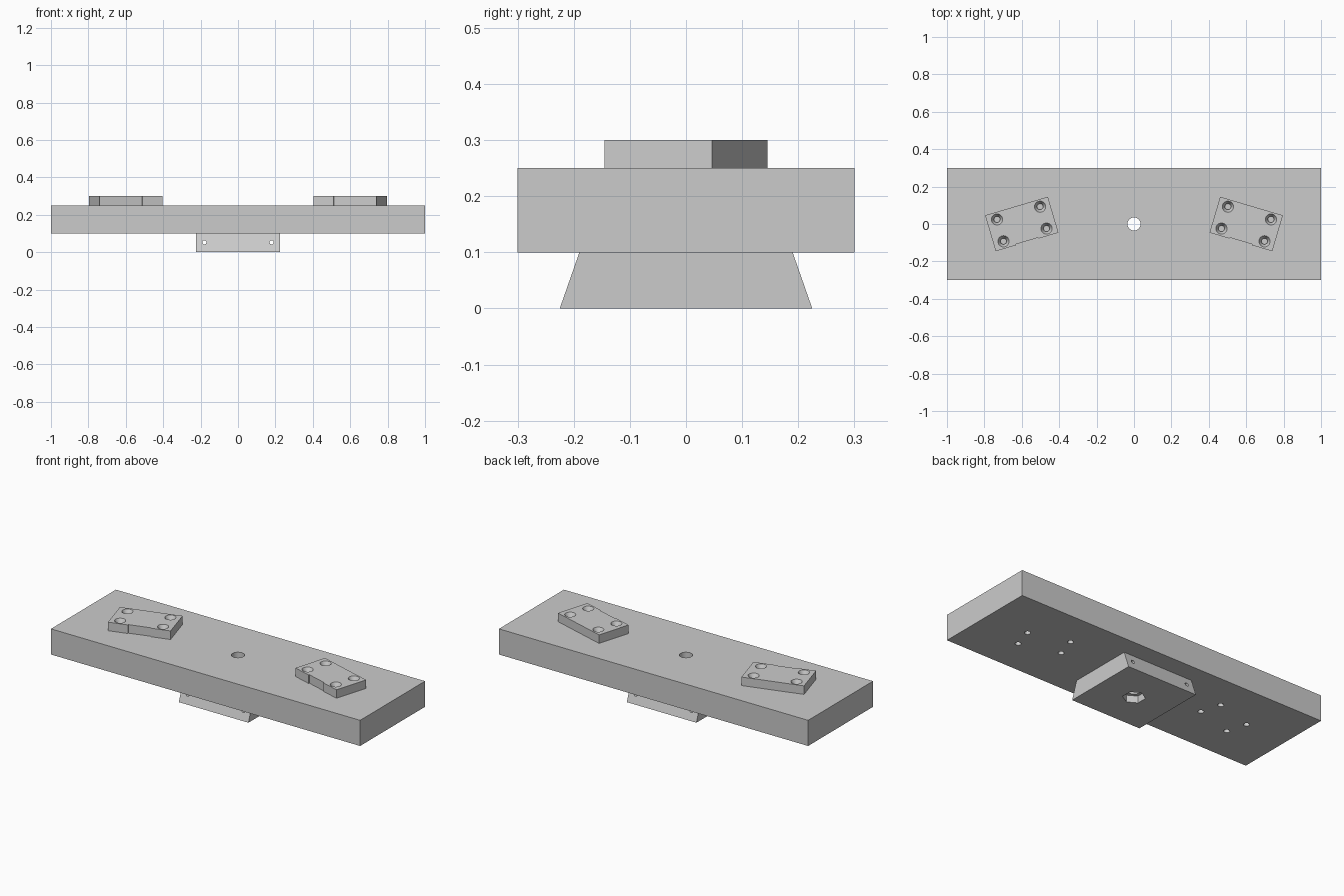
import bpy, bmesh
from math import radians
from mathutils import Matrix, Vector

cube = bpy.data.objects.get("Cube")
if cube:
    bpy.data.objects.remove(cube, do_unlink=True)

grey = bpy.data.materials.new("light_grey")
grey.use_nodes = True
grey.diffuse_color = (0.6, 0.6, 0.6, 1)
grey.node_tree.nodes["Principled BSDF"].inputs["Base Color"].default_value = (0.6, 0.6, 0.6, 1)


def add_object(name, bm):
    bmesh.ops.recalc_face_normals(bm, faces=bm.faces)
    mesh = bpy.data.meshes.new(name)
    bm.to_mesh(mesh)
    bm.free()
    mesh.materials.append(grey)
    obj = bpy.data.objects.new(name, mesh)
    bpy.context.collection.objects.link(obj)
    return obj


def prism(name, outline, direction, matrix=Matrix()):
    """Extrude a closed outline of 3D points, then place it."""
    bm = bmesh.new()
    face = bm.faces.new([bm.verts.new(p) for p in outline])
    moved = bmesh.ops.extrude_face_region(bm, geom=[face])["geom"]
    verts = [v for v in moved if isinstance(v, bmesh.types.BMVert)]
    bmesh.ops.translate(bm, vec=Vector(direction), verts=verts)
    bmesh.ops.transform(bm, matrix=matrix, verts=bm.verts)
    return add_object(name, bm)


def round_cutter(spot, z0, z1, r0, r1=None, sides=32, turn=Matrix()):
    bm = bmesh.new()
    place = Matrix.Translation((*spot, (z0 + z1) / 2))
    bmesh.ops.create_cone(bm, cap_ends=True, segments=sides, radius1=r0,
                          radius2=r0 if r1 is None else r1,
                          depth=z1 - z0, matrix=turn @ place)
    obj = add_object("hole_cutter", bm)
    obj.hide_render = True
    return obj


def cut(obj, cutters):
    bpy.context.view_layer.objects.active = obj
    for cutter in cutters:
        mod = obj.modifiers.new("hole", "BOOLEAN")
        mod.operation, mod.solver, mod.object = "DIFFERENCE", "EXACT", cutter
        bpy.ops.object.modifier_apply(modifier=mod.name)
        bpy.data.objects.remove(cutter, do_unlink=True)


def smooth_holes(obj):
    bpy.ops.object.select_all(action="DESELECT")
    obj.select_set(True)
    bpy.context.view_layer.objects.active = obj
    bpy.ops.object.shade_smooth_by_angle(angle=radians(25))


# Main plate
plate = prism("main_plate", [(-1, -0.3, 0.1), (1, -0.3, 0.1), (1, 0.3, 0.1), (-1, 0.3, 0.1)],
              (0, 0, 0.15))
cut(plate, [round_cutter((0, 0), 0.05, 0.3, 0.035)])

# Dovetail mount with a hex nut pocket and two cross holes
mount = prism("dovetail_mount",
              [(-0.225, -0.225, 0), (-0.225, 0.225, 0), (-0.225, 0.19, 0.1), (-0.225, -0.19, 0.1)],
              (0.45, 0, 0))
along_y = Matrix.Rotation(radians(90), 4, "X")
cut(mount, [round_cutter((0, 0), -0.05, 0.15, 0.035),
            round_cutter((0, 0), -0.05, 0.04, 0.06, sides=6)]
    + [round_cutter((x, 0.052), -0.3, 0.3, 0.011, sides=16, turn=along_y) for x in (-0.18, 0.18)])

# Angled pads with a shallow front notch and countersunk screw holes
half = [(0.175, 0.1), (0.175, -0.1), (0.063, -0.1), (0.063, -0.095)]
outline = half + [(-u, v) for u, v in reversed(half)]
for side, name in ((-1, "right_pad"), (1, "left_pad")):
    place = Matrix.Translation((0.6 * side, 0, 0)) @ Matrix.Rotation(radians(-16.5 * side), 4, "Z")
    pad = prism(name, [(u, v, 0.25) for u, v in outline], (0, 0, 0.05), place)
    spots = [(place @ Vector((u, v, 0))).xy for u in (-0.12, 0.12) for v in (-0.061, 0.061)]
    for spot in spots:
        cut(pad, [round_cutter(spot, 0.2, 0.35, 0.016),
                  round_cutter(spot, 0.27, 0.302, 0.014, 0.031)])
        cut(plate, [round_cutter(spot, 0.05, 0.2, 0.016)])
    smooth_holes(pad)

smooth_holes(plate)
smooth_holes(mount)
